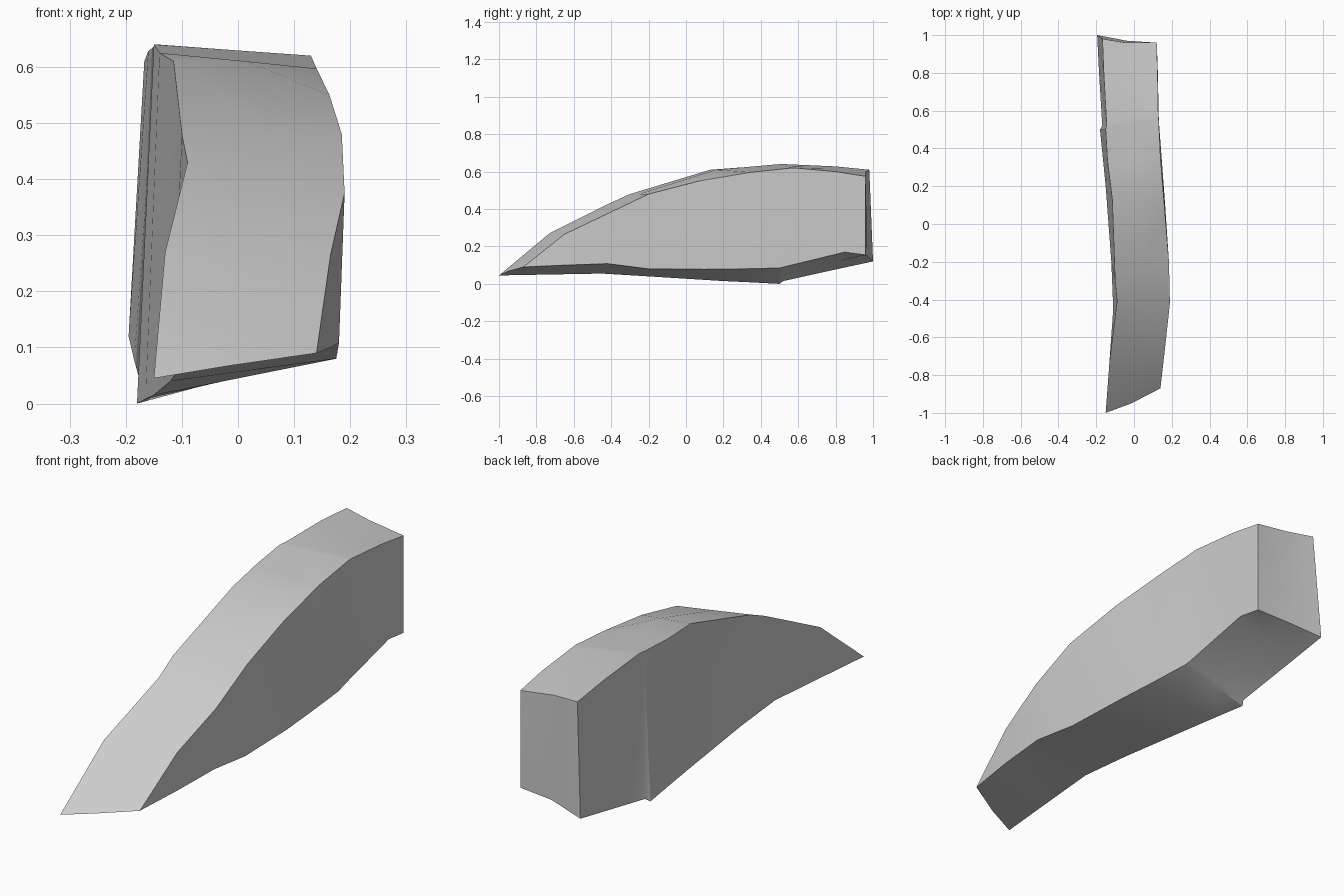
import bpy, bmesh, math
from mathutils import Vector

default_cube = bpy.data.objects.get("Cube")
if default_cube:
    bpy.data.objects.remove(default_cube, do_unlink=True)

# One plain stone colour
stone = bpy.data.materials.new("pale_grey_stone")
stone.use_nodes = True
grey = (.6, .6, .6, 1)
stone.diffuse_color = grey
shader = next(n for n in stone.node_tree.nodes if n.type == 'BSDF_PRINCIPLED')
shader.inputs["Base Color"].default_value = grey
shader.inputs["Roughness"].default_value = .9

# Long edges of the slab, from the thin tip to the broken rear end
top_left = [(-.15, -1, .045), (-.13, -.73, .27), (-.09, -.41, .43), (-.1, -.3, .48),
            (-.115, .13, .61), (-.14, .33, .625), (-.15, .5, .64), (-.145, .53, .64),
            (-.16, .8, .628), (-.167, .98, .61)]
top_right = [(.14, -.87, .09), (.165, -.65, .265), (.19, -.42, .375), (.185, -.2, .48),
             (.163, .07, .55), (.14, .35, .597), (.13, .57, .62), (.128, .6, .618),
             (.125, .8, .6), (.12, .96, .575)]
bottom_right = [top_right[0], (.165, -.65, .1), (.18, -.42, .108), (.175, -.2, .08),
                (.165, .1, .078), (.15, .3, .08), (.135, .5, .085), (.132, .52, .09),
                (.125, .85, .17), (.12, .96, .155)]
bottom_left = [top_left[0], (-.13, -.73, .05), (-.11, -.45, .055), (-.12, -.2, .04),
               (-.15, .2, .015), (-.165, .35, .008), (-.18, .5, 0), (-.168, .52, .015),
               (-.185, .8, .077), (-.195, 1, .12)]


def middle_rail(rail_a, rail_b, nudges):
    """Line halfway between two edges, with a few chipped spots moved."""
    points = [(Vector(a) + Vector(b)) / 2 for a, b in zip(rail_a, rail_b)]
    for index, nudge in nudges.items():
        points[index] += Vector(nudge)
    return points


top_middle = middle_rail(top_left, top_right,
                         {0: (-.01, -.015, 0), 4: (-.01, .06, .03), -1: (-.02, -.01, .005)})
bottom_middle = middle_rail(bottom_left, bottom_right,
                            {0: (-.01, -.015, 0), -1: (0, -.01, .01)})

# Skin the rails into a closed slab
rails = [top_left, top_middle, top_right, bottom_right, bottom_middle, bottom_left]
bm = bmesh.new()
grid = [[bm.verts.new(point) for point in rail] for rail in rails]
count = len(rails)
for i in range(count):
    here, beside = grid[i], grid[(i + 1) % count]
    for k in range(len(here) - 1):
        bm.faces.new((here[k], here[k + 1], beside[k + 1], beside[k]))

# Rear broken end, in two halves
end = [rail[-1] for rail in grid]
bm.faces.new((end[0], end[5], end[4], end[1]))
bm.faces.new((end[1], end[4], end[3], end[2]))

# Close the wedge tip and settle the facets
bmesh.ops.remove_doubles(bm, verts=bm.verts[:], dist=.0005)
bmesh.ops.triangulate(bm, faces=bm.faces[:])
bmesh.ops.recalc_face_normals(bm, faces=bm.faces[:])

mesh = bpy.data.meshes.new("stone_slab")
bm.to_mesh(mesh)
bm.free()
mesh.materials.append(stone)
slab = bpy.data.objects.new("stone_slab", mesh)
bpy.context.collection.objects.link(slab)

bpy.ops.object.select_all(action='DESELECT')
slab.select_set(True)
bpy.context.view_layer.objects.active = slab
bpy.ops.object.shade_smooth_by_angle(angle=math.radians(30))
